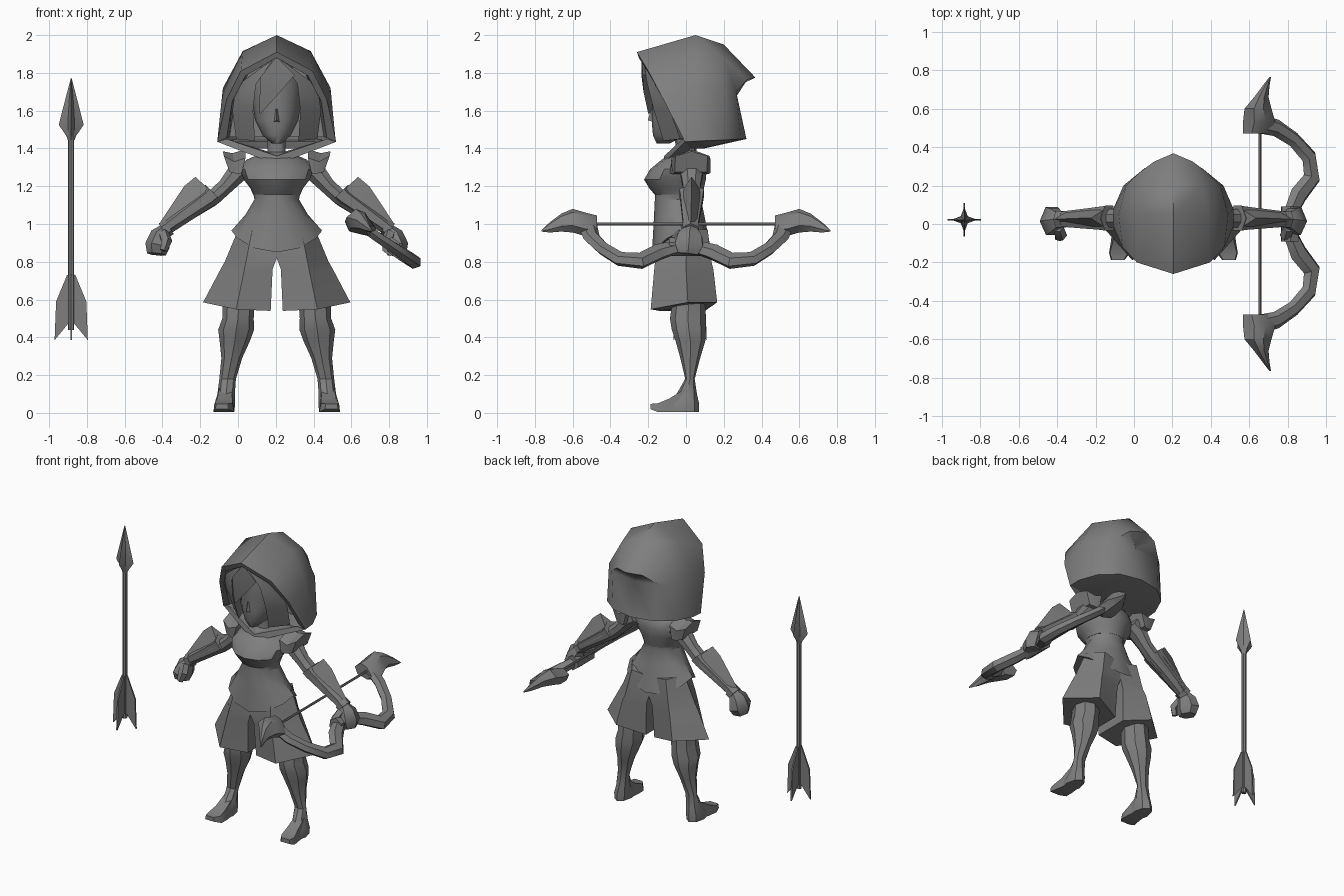
import bpy, bmesh, math
from mathutils import Vector as V

CX = 0.205  # figure's centre line
mat = bpy.data.materials.new("plain_grey")
mat.diffuse_color = (0.21, 0.21, 0.21, 1)


def finish(name, bm, angle=35):
    bmesh.ops.remove_doubles(bm, verts=bm.verts, dist=0.0005)
    bmesh.ops.recalc_face_normals(bm, faces=bm.faces)
    me = bpy.data.meshes.new(name)
    bm.to_mesh(me)
    bm.free()
    me.materials.append(mat)
    ob = bpy.data.objects.new(name, me)
    bpy.context.collection.objects.link(ob)
    bpy.ops.object.select_all(action='DESELECT')
    ob.select_set(True)
    bpy.context.view_layer.objects.active = ob
    bpy.ops.object.shade_smooth_by_angle(angle=math.radians(angle))
    return ob


def loft(name, rings, caps=True, closed=True, angle=35):
    """Skin a list of equally long point rings."""
    bm = bmesh.new()
    vs = [[bm.verts.new(p) for p in r] for r in rings]
    n = len(rings[0])
    for a, b in zip(vs, vs[1:]):
        for i in range(n if closed else n - 1):
            j = (i + 1) % n
            bm.faces.new((a[i], a[j], b[j], b[i]))
    if caps:
        bm.faces.new(vs[0])
        bm.faces.new(vs[-1])
    return finish(name, bm, angle)


def body(rings):
    """Points given from the figure's centre line -> world."""
    return [[(p[0] + CX, p[1], p[2]) for p in r] for r in rings]


def pair(name, rings, **kw):
    for side, s in (("left", 1), ("right", -1)):
        loft(side + "_" + name, body([[(p[0] * s, p[1], p[2]) for p in r] for r in rings]), **kw)


def oval(z, x, rx, yf, yb, n=10, drop=0):
    """Level oval ring; drop lowers its front and back."""
    out = []
    for i in range(n):
        a = 2 * math.pi * i / n + math.pi / 2
        s = math.sin(a)
        out.append((x + rx * math.cos(a), (yf + yb) / 2 + (yb - yf) / 2 * s, z - drop * abs(s) ** 1.5))
    return out


def tube(stations, side=(0, 1, 0), n=8):
    """Rings along a path of (x, y, z, radius along side, radius across)."""
    ps = [V(s[:3]) for s in stations]
    out = []
    for k, s in enumerate(stations):
        t = ps[min(k + 1, len(ps) - 1)] - ps[max(k - 1, 0)]
        u = V(side) - t * (V(side).dot(t) / t.dot(t))
        u.normalize()
        w = t.cross(u).normalized()
        out.append([ps[k] + u * s[3] * math.cos(a) + w * s[4] * math.sin(a)
                    for a in (2 * math.pi * (i + .5) / n for i in range(n))])
    return out


def arch(half):
    """Mirror a top-to-bottom half profile into a full arch."""
    return [(-x, y, z) for x, y, z in half[:0:-1]] + half


# Hood: arches from the face rim to the pointed back, with an inner lining
rim = [(0, -.26, 1.91), (.19, -.20, 1.81), (.265, -.12, 1.66), (.315, -.005, 1.435)]
mid = [(0, .05, 2.0), (.18, .05, 1.915), (.285, .05, 1.72), (.312, .08, 1.44)]
rear = [(0, .20, 1.95), (.15, .2, 1.88), (.245, .2, 1.71), (.26, .2, 1.445)]
tip = [(0, .368, 1.775), (.10, .325, 1.765), (.18, .265, 1.70), (.15, .29, 1.45)]
back = [(0, .26, 1.725), (0, .265, 1.71), (0, .27, 1.68), (0, .32, 1.45)]
inner = [(0, -.25, 1.88), (.165, -.19, 1.785), (.235, -.11, 1.65), (.265, -.005, 1.455)]
deep = [(0, .08, 1.88), (.15, .08, 1.8), (.22, .08, 1.65), (.25, .08, 1.46)]
wall = [(0, .1, 1.8), (0, .1, 1.7), (0, .1, 1.6), (0, .1, 1.46)]
loft("hood", body([arch(r) for r in (wall, deep, inner, rim, mid, rear, tip, back)]),
     caps=False, closed=False, angle=45)
# Hood underside and chin wrap
under = [(.315, -.005, 1.435), (.312, .08, 1.44), (.26, .2, 1.445), (.15, .29, 1.45), (0, .32, 1.45)]
ring = under + [(-x, y, z) for x, y, z in under[-2::-1]]
loft("hood_underside", body([ring, [(x * .3, y * .3, 1.40) for x, y, z in ring]]), closed=False)
pair("chin_wrap", [[(.315, -.005, 1.435), (.265, -.02, 1.45), (.1, .02, 1.40)],
                   [(0, -.125, 1.315), (0, -.115, 1.36), (0, .02, 1.37)]])

# Head, nose and hair
loft("head", body([oval(*r, n=12) for r in (
    (1.425, 0, .025, -.155, -.09), (1.47, 0, .075, -.175, 0), (1.55, 0, .115, -.182, .06),
    (1.65, 0, .13, -.18, .08), (1.76, 0, .13, -.195, .08), (1.85, 0, .07, -.19, .04))]), angle=60)
loft("nose", body([[(-.016, -.175, 1.54), (.016, -.175, 1.54), (0, -.202, 1.55)],
                   [(-.006, -.178, 1.61), (.006, -.178, 1.61), (0, -.184, 1.61)]]))
pair("hair_lock", [
    [(.02, -.225, 1.87), (.05, -.215, 1.85), (.04, -.19, 1.85)],
    [(.11, -.205, 1.74), (.215, -.14, 1.73), (.15, -.06, 1.74)],
    [(.125, -.17, 1.6), (.235, -.085, 1.6), (.16, -.02, 1.6)],
    [(.115, -.12, 1.44), (.215, -.03, 1.45), (.15, 0, 1.45)]])
loft("fringe", body([
    [(-.01, -.235, 1.875), (.01, -.235, 1.875), (0, -.2, 1.875)],
    [(-.085, -.235, 1.78), (.095, -.23, 1.79), (0, -.17, 1.78)],
    [(-.09, -.22, 1.68), (.02, -.225, 1.70), (-.03, -.17, 1.68)],
    [(-.092, -.2, 1.585), (-.085, -.2, 1.585), (-.088, -.18, 1.585)]]))
loft("neck", body([oval(1.28, 0, .075, -.07, .07), oval(1.36, 0, .05, -.05, .055),
                   oval(1.46, 0, .05, -.06, .055)]))

# Torso: bust, waist and pointed tunic hem
loft("bust", body([oval(*r, n=12) for r in (
    (1.155, 0, .125, -.165, .085), (1.19, 0, .14, -.195, .095), (1.235, 0, .175, -.222, .105),
    (1.29, 0, .195, -.19, .11), (1.34, 0, .16, -.13, .10), (1.38, 0, .07, -.06, .07))]))
loft("tunic", body([oval(1.165, 0, .125, -.165, .085, 12), oval(1.13, 0, .118, -.165, .08, 12),
                    oval(1.05, 0, .165, -.17, .10, 12, .02), oval(.965, 0, .24, -.18, .135, 12, .115)]))

# Shorts
pair("shorts_leg", [
    [(.2, .01, .98), (.13, -.13, .97), (0, -.155, .95), (0, .10, .95), (.13, .115, .97)],
    [(.275, 0, .80), (.165, -.165, .79), (0, -.16, .82), (0, .115, .82), (.165, .135, .80)],
    [(.295, 0, .765), (.175, -.17, .74), (.022, -.15, .76), (.022, .11, .76), (.18, .145, .76)],
    [(.39, .01, .585), (.215, -.187, .548), (.032, -.14, .54), (.032, .10, .54), (.215, .165, .585)]],
    angle=25)

# Legs and feet
pair("leg", [oval(*r, n=8) for r in (
    (.60, .20, .085, -.07, .10), (.50, .205, .083, -.085, .105), (.44, .215, .095, -.075, .105),
    (.38, .222, .08, -.055, .102), (.29, .238, .055, -.03, .075), (.18, .26, .044, -.004, .046),
    (.10, .268, .046, -.05, .058), (.045, .275, .055, -.10, .07), (.005, .277, .052, -.11, .07))])
pair("foot", [[(.235, .0, .005), (.315, .0, .005), (.305, .0, .13), (.24, .0, .13)],
              [(.225, -.09, .005), (.325, -.09, .005), (.315, -.09, .075), (.235, -.09, .075)],
              [(.225, -.15, .005), (.335, -.15, .005), (.33, -.15, .05), (.235, -.15, .05)],
              [(.255, -.188, .02), (.325, -.188, .02), (.32, -.188, .048), (.26, -.188, .048)]])

# Arms, forearm guards, wristbands and fists
pair("arm", tube([(.15, .03, 1.31, .06, .055), (.21, .03, 1.27, .065, .058), (.27, .03, 1.20, .05, .045),
                  (.325, .03, 1.15, .052, .045), (.40, .03, 1.10, .05, .042), (.60, .025, .96, .035, .032)]))
pair("forearm_guard", tube([(.335, .03, 1.165, .075, .06), (.36, .03, 1.14, .07, .055),
                            (.58, .025, .985, .045, .035)], n=6))
pair("guard_fin", [[(.335, -.03, 1.16), (.43, .03, 1.25), (.335, .09, 1.16)],
                   [(.385, -.03, 1.12), (.49, .03, 1.20), (.385, .09, 1.12)],
                   [(.575, -.015, .99), (.615, .025, 1.012), (.575, .065, .99)]])
pair("wristband", tube([(.57, .025, .985, .05, .045), (.60, .025, .965, .05, .045)], n=6))
pair("fist", tube([(.59, .025, .97, .04, .035), (.615, .02, .94, .07, .055), (.632, .015, .885, .085, .065),
                   (.637, .01, .84, .06, .05)], n=6))
pair("thumb", tube([(.60, -.02, .95, .03, .03), (.585, -.06, .91, .032, .03),
                    (.60, -.07, .86, .02, .02)], side=(1, 0, 0), n=5))

# Flared shoulder guards
pair("shoulder_guard", [
    [(.165, .03, 1.395), (.165, -.075, 1.35), (.185, -.085, 1.27), (.185, .13, 1.27), (.165, .125, 1.36)],
    [(.235, .03, 1.375), (.225, -.08, 1.33), (.205, -.07, 1.265), (.205, .12, 1.265), (.225, .13, 1.34)],
    [(.285, .03, 1.385), (.28, -.055, 1.36), (.25, -.06, 1.275), (.25, .11, 1.275), (.28, .115, 1.36)]], angle=20)

# Bow: two limbs, two horns, grip and string
for side, s in (("rear", 1), ("front", -1)):
    limb = [(.80, 0, .885, .035, .045), (.825, .08, .87, .035, .045), (.855, .15, .85, .04, .052),
            (.925, .24, .805, .04, .052), (.91, .35, .815, .035, .045), (.83, .44, .87, .032, .04),
            (.74, .50, .93, .03, .045), (.66, .52, .99, .03, .05)]
    loft(side + "_bow_limb", tube([(x, y * s, z, a, b) for x, y, z, a, b in limb], side=(.57, 0, .82), n=6))
    horn = [(.47, .567, .695, .945, 1.045), (.53, .567, .735, .935, 1.06), (.60, .575, .715, .955, 1.08),
            (.66, .625, .70, .96, 1.055), (.72, .67, .705, .955, 1.01), (.765, .705, .713, .96, .968)]
    loft(side + "_bow_horn", [[((a + b) / 2 + (b - a) / 2 * px, y * s, (c + d) / 2 + (d - c) / 2 * pz)
         for px, pz in ((-1, .3), (-.3, 1), (.4, .7), (1, -.4), (.5, -1), (-.7, -.6))]
         for y, a, b, c, d in horn])
loft("bow_grip", tube([(.81, -.09, .88, .05, .05), (.81, .09, .88, .05, .05)], side=(.57, 0, .82), n=6))
loft("bow_string", tube([(.655, -.48, 1.0, .008, .008), (.655, .48, 1.0, .008, .008)], side=(0, 0, 1), n=6))

# Arrow: shaft, star-shaped head and four tail feathers
AX, AY = -.883, .022
loft("arrow_shaft", [oval(z, AX, .016, AY - .016, AY + .016, 8) for z in (.44, 1.48)])


def star(z, r, q):
    return [(AX + (q if i % 2 else r) * math.cos(i * math.pi / 4),
             AY + (q if i % 2 else r) * math.sin(i * math.pi / 4), z) for i in range(8)]


loft("arrow_head", [star(1.445, .018, .015), star(1.465, .025, .02), star(1.525, .066, .026),
                    star(1.65, .034, .016), star(1.772, .002, .001)], angle=20)
for k in range(4):
    d = V((math.cos(k * math.pi / 2), math.sin(k * math.pi / 2), 0))
    w = V((-d.y, d.x, 0))
    outline = ((0, .735), (.022, .73), (.08, .59), (.088, .385), (.018, .47), (0, .47))
    loft("tail_feather_%d" % (k + 1), [[V((AX, AY, z)) + d * r + w * t for r, z in outline]
                                       for t in (-.005, .005)])
